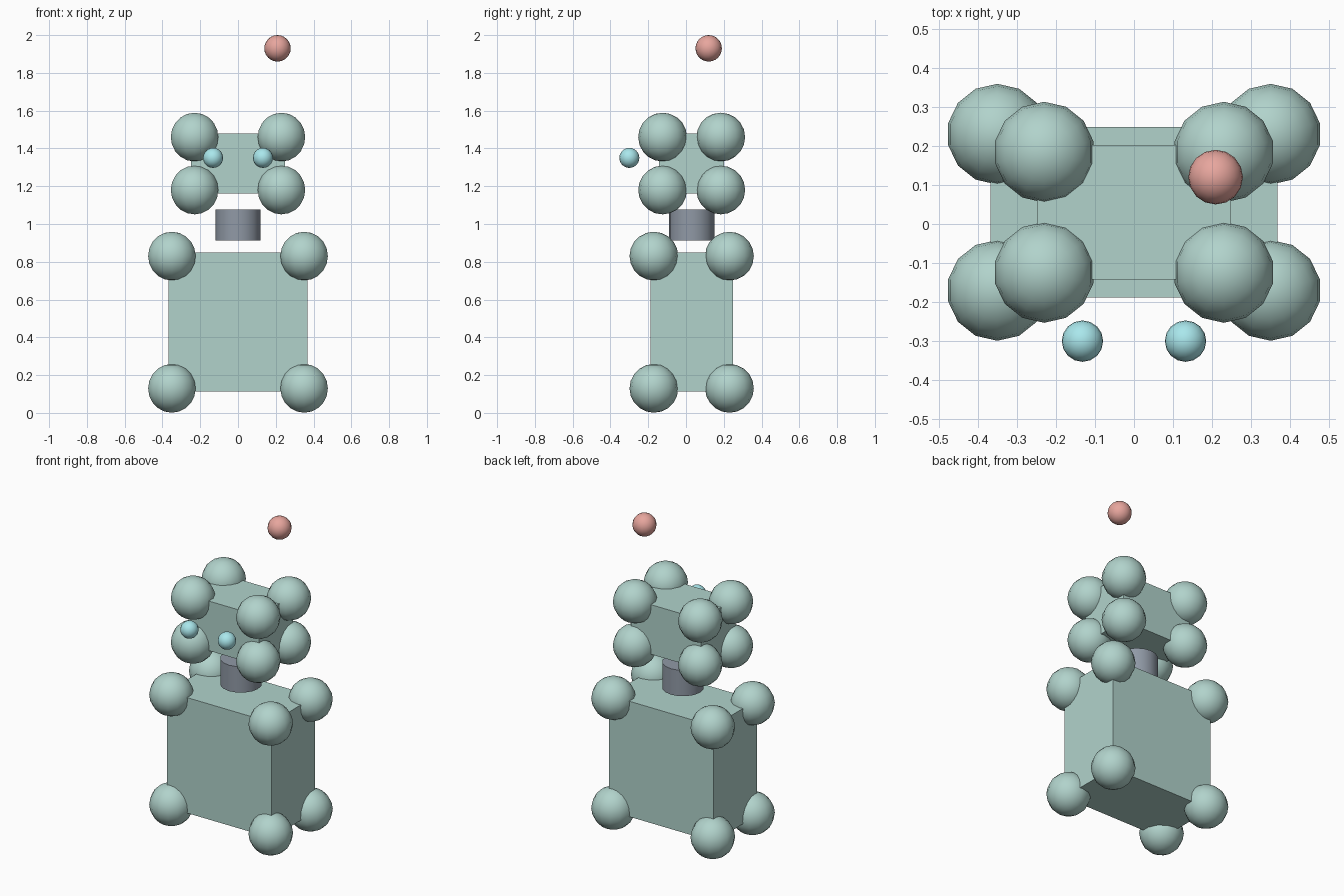
import bpy

if "Cube" in bpy.data.objects:
    bpy.data.objects.remove(bpy.data.objects["Cube"])

CY = 0.03        # centre line of body, neck and head in y
INSET = 0.018    # panels sit slightly outside the corner ball centres


def material(name, rgb):
    m = bpy.data.materials.new(name)
    m.diffuse_color = (*rgb, 1)
    m.use_nodes = True
    m.node_tree.nodes["Principled BSDF"].inputs["Base Color"].default_value = m.diffuse_color
    return m


SHELL = material("pale_teal", (0.44, 0.65, 0.60))
METAL = material("blue_grey", (0.28, 0.32, 0.38))
EYE = material("light_cyan", (0.40, 0.80, 0.84))
RED = material("soft_red", (0.80, 0.38, 0.34))


def finish(name, mat):
    ob = bpy.context.object
    ob.name = name
    ob.data.materials.append(mat)
    return ob


def ball(name, loc, r, mat, segments=16, rings=12):
    bpy.ops.mesh.primitive_uv_sphere_add(segments=segments, ring_count=rings,
                                         radius=r, location=loc)
    bpy.ops.object.shade_smooth()
    return finish(name, mat)


def corner_block(name, half, cz):
    """Box with a ball on each of its eight corners."""
    bpy.ops.mesh.primitive_cube_add(size=2, location=(0, CY, cz))
    box = finish(name, SHELL)
    box.scale = [h + INSET for h in half]
    for sz, level in ((-1, "lower"), (1, "upper")):
        for sy, depth in ((-1, "front"), (1, "back")):
            for sx, side in ((-1, "left"), (1, "right")):
                loc = (sx * half[0], CY + sy * half[1], cz + sz * half[2])
                ball(f"{name}_ball_{level}_{depth}_{side}", loc, 0.129, SHELL, 14, 10)


# Body and head
corner_block("body", (0.35, 0.20, 0.35), 0.48)
corner_block("head", (0.23, 0.154, 0.14), 1.32)

# Neck
bpy.ops.mesh.primitive_cylinder_add(vertices=16, radius=0.12, depth=0.165,
                                    location=(0, CY, 0.995))
finish("neck", METAL)
bpy.ops.object.shade_smooth_by_angle(angle=0.7)

# Eyes
for sx, side in ((-1, "left"), (1, "right")):
    ball(f"eye_{side}", (sx * 0.132, -0.30, 1.35), 0.053, EYE)

# Antenna tip
ball("antenna_tip", (0.209, 0.12, 1.93), 0.07, RED)
